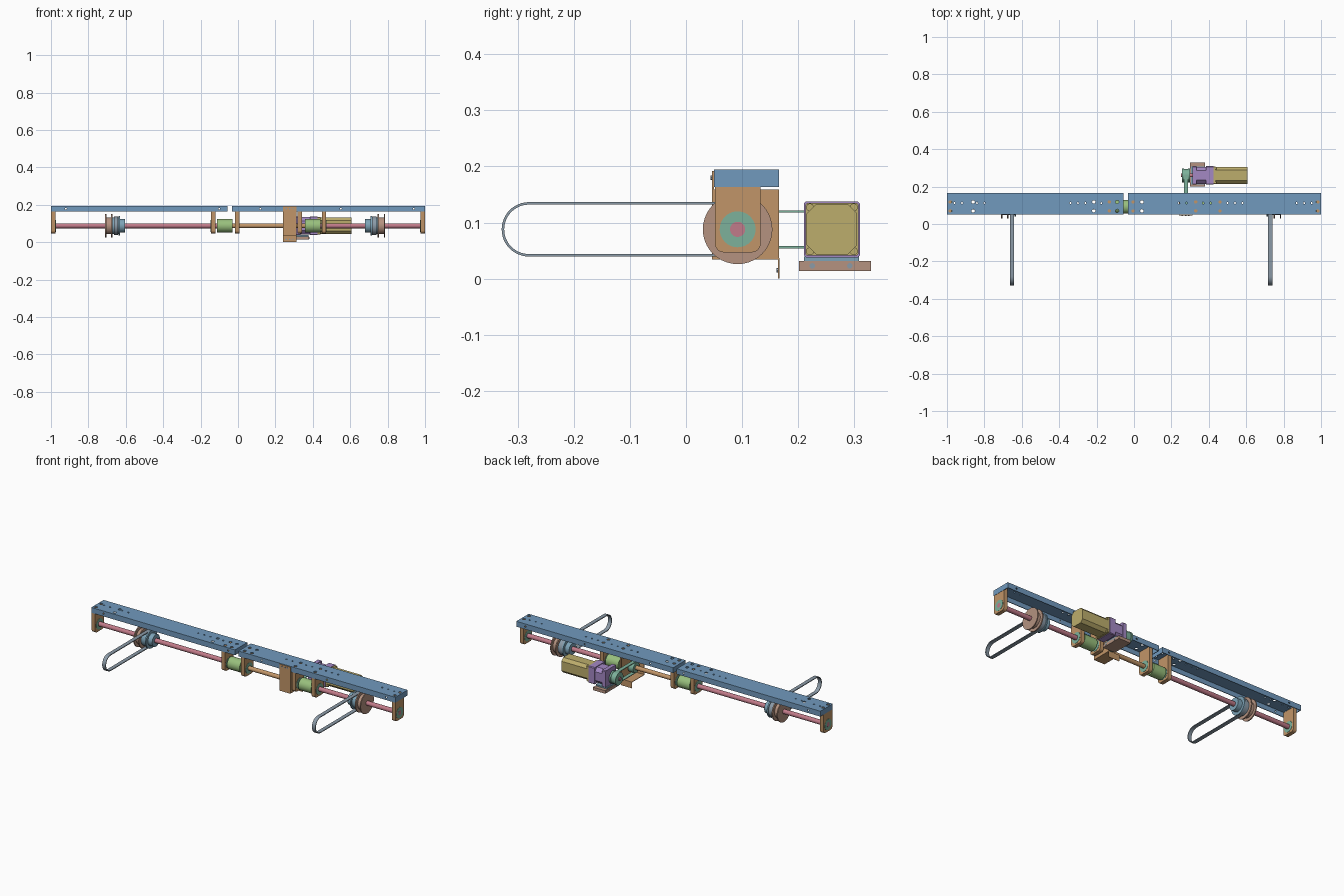
import bpy, bmesh, math
from mathutils import Matrix, Vector

if "Cube" in bpy.data.objects:
    bpy.data.objects.remove(bpy.data.objects["Cube"])

made = []
AY, AZ = 0.092, 0.088      # main shaft axis
MY = 0.26                  # motor axis


def material(name, hexa):
    m = bpy.data.materials.new(name)
    rgb = [(int(hexa[i:i + 2], 16) / 255) ** 2.2 for i in (0, 2, 4)]
    m.diffuse_color = (*rgb, 1)
    m.use_nodes = True
    m.node_tree.nodes["Principled BSDF"].inputs["Base Color"].default_value = (*rgb, 1)
    return m


BLUE = material("rail blue", "7098BC")
ORANGE = material("bracket orange", "C09468")
PINK = material("shaft pink", "C07A88")
GREEN = material("coupling green", "97BE7C")
TEAL = material("bearing teal", "7CB09A")
GREY = material("belt grey", "8A99A6")
BROWN = material("flange brown", "B3917F")
PURPLE = material("gearbox purple", "A287C2")
OLIVE = material("motor olive", "BBAC6C")
CYAN = material("pulley cyan", "7CA2B6")


def finish(name, bm, mat):
    bmesh.ops.recalc_face_normals(bm, faces=bm.faces)
    me = bpy.data.meshes.new(name)
    bm.to_mesh(me)
    bm.free()
    me.materials.append(mat)
    ob = bpy.data.objects.new(name, me)
    bpy.context.collection.objects.link(ob)
    made.append(ob)
    return ob


def add_box(bm, x0, x1, y0, y1, z0, z1):
    mat = Matrix.Translation(((x0 + x1) / 2, (y0 + y1) / 2, (z0 + z1) / 2))
    mat = mat @ Matrix.Diagonal((x1 - x0, y1 - y0, z1 - z0, 1))
    bmesh.ops.create_cube(bm, size=1, matrix=mat)


def boxes(name, mat, *dims):
    bm = bmesh.new()
    for d in dims:
        add_box(bm, *d)
    return finish(name, bm, mat)


def add_cyl(bm, centre, r, length, axis="X", n=40):
    rot = {"X": Matrix.Rotation(math.pi / 2, 4, "Y"),
           "Y": Matrix.Rotation(math.pi / 2, 4, "X"), "Z": Matrix()}[axis]
    bmesh.ops.create_cone(bm, cap_ends=True, segments=n, radius1=r, radius2=r,
                          depth=length, matrix=Matrix.Translation(centre) @ rot)


def rod(name, mat, x0, x1, r, y=AY, z=AZ, n=40):
    bm = bmesh.new()
    add_cyl(bm, ((x0 + x1) / 2, y, z), r, x1 - x0, n=n)
    return finish(name, bm, mat)


def prism(name, mat, pts, x0, x1):
    """Extrude a closed y-z outline along x."""
    bm = bmesh.new()
    face = bm.faces.new([bm.verts.new((x0, y, z)) for y, z in pts])
    ext = bmesh.ops.extrude_face_region(bm, geom=[face])["geom"]
    bmesh.ops.translate(bm, vec=(x1 - x0, 0, 0),
                        verts=[v for v in ext if isinstance(v, bmesh.types.BMVert)])
    return finish(name, bm, mat)


def belt(name, mat, x, w, ya, yb, r, t, n=24):
    """Stadium-shaped loop around two parallel axes."""
    bm = bmesh.new()
    rings = []
    for yc, start in ((yb, -math.pi / 2), (ya, math.pi / 2)):
        for i in range(n + 1):
            a = start + math.pi * i / n
            rings.append([bm.verts.new((x + s * w / 2, yc + q * math.cos(a), AZ + q * math.sin(a)))
                          for s, q in ((-1, r), (1, r), (1, r - t), (-1, r - t))])
    for a, b in zip(rings, rings[1:] + rings[:1]):
        for k in range(4):
            m = (k + 1) % 4
            bm.faces.new((a[k], a[m], b[m], b[k]))
    return finish(name, bm, mat)


# Rails: open-bottomed folded trays with drilled holes
T = 0.004
Y0, Y1, Z0, Z1 = 0.05, 0.166, 0.163, 0.195


def rail(name, x0, x1, big, small, front):
    outer = boxes(name, BLUE, (x0, x1, Y0, Y1, Z0, Z1))
    bm = bmesh.new()
    add_box(bm, x0 + T, x1 - T, Y0 + T, Y1 - T, Z0 - 0.02, Z1 - T)
    inner = finish(name + "_hollow_cutter", bm, BLUE)
    bm = bmesh.new()
    for x in big:
        for y in (0.07, 0.118):
            add_cyl(bm, (x, y, Z1), 0.009, 0.03, "Z", 16)
    for x in small:
        add_cyl(bm, (x, 0.112, Z1), 0.005, 0.03, "Z", 12)
    for x in front:
        for y in (Y0, Y1):
            add_cyl(bm, (x, y, 0.179), 0.005, 0.02, "Y", 12)
    holes = finish(name + "_hole_cutter", bm, BLUE)
    for cutter in (inner, holes):
        mod = outer.modifiers.new("cut", "BOOLEAN")
        mod.operation, mod.solver, mod.object = "DIFFERENCE", "EXACT", cutter
        cutter.hide_render = True
        cutter.display_type = "WIRE"
        made.remove(cutter)
    # Bake the cuts and drop the cutters
    bpy.context.view_layer.update()
    dg = bpy.context.evaluated_depsgraph_get()
    cut = bpy.data.meshes.new_from_object(outer.evaluated_get(dg))
    outer.modifiers.clear()
    outer.data = cut
    for cutter in (inner, holes):
        bpy.data.objects.remove(cutter)


rail("right_rail", -1, -0.055, (-0.983, -0.86, -0.215, -0.132, -0.09),
     (-0.96, -0.92, -0.84, -0.8, -0.34, -0.3, -0.26, -0.175), (-0.92, -0.1))
rail("left_rail", -0.032, 1, (-0.005, 0.042, 0.33, 0.46, 0.983),
     (0.24, 0.28, 0.37, 0.41, 0.5, 0.54, 0.58, 0.87, 0.91, 0.95), (0.12, 0.55, 0.94))

# Bearing brackets with rounded lower corners
C, YA, YB, ZB = 0.016, 0.0515, 0.133, 0.047
outline = [(YB, 0.19), (YA, 0.19)]
for yc, start in ((YA + C, math.pi), (YB - C, 1.5 * math.pi)):
    for i in range(7):
        a = start + i * math.pi / 12
        outline.append((yc + C * math.cos(a), ZB + C + C * math.sin(a)))
for i, x in enumerate((-0.987, -0.133, -0.004, 0.33, 0.46, 0.987)):
    prism(f"bearing_bracket_{i + 1}", ORANGE, outline, x - 0.0115, x + 0.0115)
    rod(f"bearing_{i + 1}", TEAL, x - 0.0128, x + 0.0128, 0.032)

# Shafts and couplings
rod("right_shaft", PINK, -1, -0.08, 0.0135)
rod("left_shaft", PINK, 0.4, 1, 0.0135)
rod("centre_shaft", ORANGE, -0.06, 0.4, 0.0125)
rod("right_coupling", GREEN, -0.112, -0.03, 0.036)
rod("left_coupling", GREEN, 0.357, 0.441, 0.036)

# Drive pulleys and long belts, mirrored along the shaft
for side, x, s in (("right", -0.71, 1), ("left", 0.786, -1)):
    def part(label, mat, a, b, r):
        lo, hi = sorted((x + s * a, x + s * b))
        rod(f"{side}_{label}", mat, lo, hi, r)
    part("outer_flange", BROWN, 0, 0.006, 0.062)
    part("flange_hub", BROWN, 0.006, 0.032, 0.045)
    part("inner_flange", BROWN, 0.032, 0.039, 0.062)
    part("pulley", CYAN, 0.039, 0.078, 0.0445)
    part("pulley_rim", CYAN, 0.07, 0.078, 0.053)
    part("pulley_hub", CYAN, 0.078, 0.106, 0.036)
    belt(f"{side}_belt", GREY, x + s * 0.058, 0.023, -0.28, AY, 0.0485, 0.0045)

# Folded drive bracket: front, side, floor and hanging tab
boxes("drive_bracket", ORANGE,
      (0.24, 0.312, 0.046, 0.05, 0.034, 0.192),
      (0.308, 0.312, 0.046, 0.166, 0.034, 0.159),
      (0.24, 0.312, 0.046, 0.166, 0.034, 0.037),
      (0.24, 0.312, 0.164, 0.1665, 0, 0.037))
bm = bmesh.new()
for x in (0.258, 0.276, 0.294):
    add_cyl(bm, (x, 0.0455, 0.18), 0.004, 0.004, "Y", 12)
    add_cyl(bm, (x, 0.1635, 0.015), 0.004, 0.004, "Y", 12)
finish("drive_bracket_screws", bm, GREY)

# Short belt drive to the motor
belt("drive_belt", TEAL, 0.278, 0.022, AY, MY, 0.034, 0.004)
rod("drive_pulley", TEAL, 0.262, 0.296, 0.03)
rod("motor_pulley", TEAL, 0.267, 0.296, 0.03, MY)
for x in (0.256, 0.289):
    rod("motor_pulley_flange", TEAL, x, x + 0.01, 0.037, MY)
rod("motor_output_shaft", PINK, 0.25, 0.32, 0.01, MY)


# Motor and gearbox
def octagon(h, c):
    return [(MY + a * sy, AZ + b * sz) for sy, sz, p in
            ((1, 1, 0), (-1, 1, 1), (-1, -1, 0), (1, -1, 1))
            for a, b in (((h, h - c), (h - c, h)) if not p else ((h - c, h), (h, h - c)))]


prism("gearbox_front_flange", PURPLE, octagon(0.05, 0.004), 0.312, 0.335)
prism("gearbox_body", PURPLE, octagon(0.046, 0.02), 0.335, 0.385)
prism("gearbox_rear_flange", PURPLE, octagon(0.05, 0.004), 0.385, 0.425)
prism("motor_body", OLIVE, octagon(0.045, 0.017), 0.425, 0.606)
prism("motor_front_plate", OLIVE, octagon(0.047, 0.003), 0.425, 0.435)
bm = bmesh.new()
for sy in (-1, 1):
    for sz in (-1, 1):
        add_cyl(bm, (0.437, MY + sy * 0.039, AZ + sz * 0.039), 0.007, 0.008, n=16)
finish("motor_bolts", bm, OLIVE)
boxes("motor_spacer", CYAN, (0.305, 0.378, 0.21, 0.308, 0.032, 0.04))
boxes("motor_base", BROWN, (0.3, 0.38, 0.201, 0.33, 0.014, 0.032))
bm = bmesh.new()
for y in (0.225, 0.292):
    add_cyl(bm, (0.34, y, 0.023), 0.005, 0.083, n=12)
finish("motor_base_bolts", bm, GREY)

# Smooth round parts, keep edges sharp
bpy.ops.object.select_all(action="DESELECT")
for ob in made:
    ob.select_set(True)
bpy.context.view_layer.objects.active = made[0]
bpy.ops.object.shade_smooth_by_angle(angle=math.radians(30))
